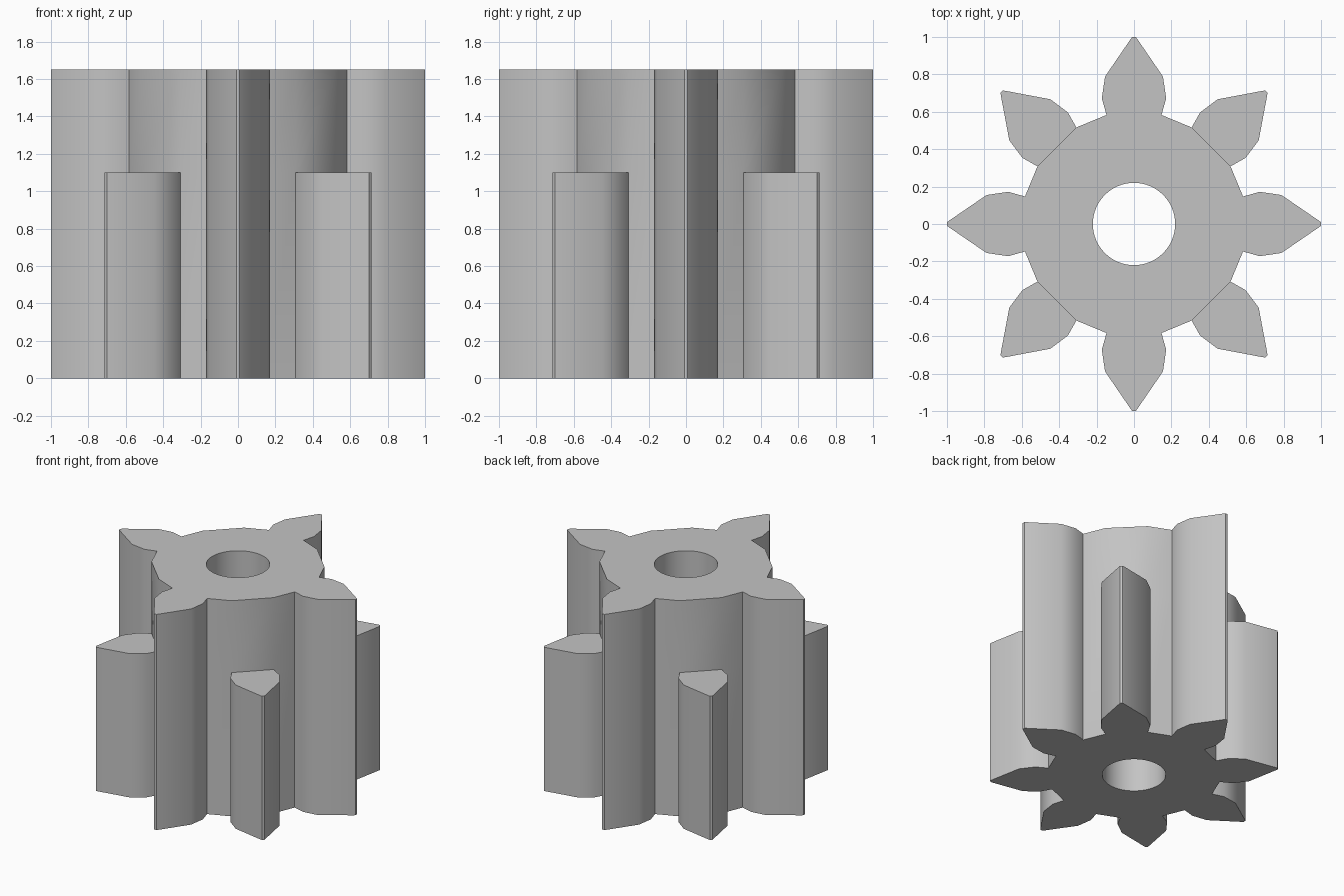
import bpy
import bmesh
import math

HEIGHT, SHORT_HEIGHT, BORE = 1.65, 1.10, 0.22
TEETH, BORE_SIDES = 8, 64
# Half of one tooth, root to tip: (offset from tooth axis, radius along axis)
HALF = [(0.147, 0.583), (0.172, 0.672), (0.155, 0.788), (0.017, 0.990), (0.009, 1.0)]
TOOTH = HALF + [(-s, r) for s, r in reversed(HALF)]

cube = bpy.data.objects.get("Cube")
if cube:
    bpy.data.objects.remove(cube, do_unlink=True)

grey = bpy.data.materials.new("plain_grey")
grey.use_nodes = True
colour = (0.55, 0.55, 0.55, 1.0)
grey.diffuse_color = colour
grey.node_tree.nodes["Principled BSDF"].inputs["Base Color"].default_value = colour

bm = bmesh.new()


def tooth_verts(index, z):
    """Ring of vertices for one tooth, counter-clockwise from root to root."""
    a = index * math.tau / TEETH
    c, s = math.cos(a), math.sin(a)
    return [bm.verts.new((r * c + o * s, r * s - o * c, z)) for o, r in TOOTH]


def wall(low, high):
    """Closed band of side faces between two matching rings."""
    for i in range(len(low)):
        j = (i + 1) % len(low)
        bm.faces.new((low[i], low[j], high[j], high[i]))


def ring_edges(ring):
    edges = []
    for a, b in zip(ring, ring[1:] + ring[:1]):
        edges.append(bm.edges.get((a, b)) or bm.edges.new((a, b)))
    return edges


def bore_ring(z):
    angles = [i * math.tau / BORE_SIDES for i in range(BORE_SIDES)]
    return [bm.verts.new((BORE * math.cos(a), BORE * math.sin(a), z)) for a in angles]


# Outline: eight teeth below, every second tooth continuing to the top
base, middle, step, top = [], [], [], []
for i in range(TEETH):
    base += tooth_verts(i, 0)
    ring = tooth_verts(i, SHORT_HEIGHT)
    middle += ring
    upper = tooth_verts(i, HEIGHT)
    if i % 2:
        # Short tooth: cap it, then carry only its root chord upwards
        bm.faces.new(ring)
        step += [ring[0], ring[-1]]
        top += [upper[0], upper[-1]]
        for v in upper[1:-1]:
            bm.verts.remove(v)
    else:
        step += ring
        top += upper

wall(base, middle)
wall(step, top)

# Central bore and the two flat end faces
bore_low, bore_high = bore_ring(0), bore_ring(HEIGHT)
wall(bore_low, bore_high)
for outer, inner, z in ((base, bore_low, -1), (top, bore_high, 1)):
    bmesh.ops.triangle_fill(bm, edges=ring_edges(outer) + ring_edges(inner),
                            use_beauty=True, normal=(0, 0, z))
bmesh.ops.recalc_face_normals(bm, faces=bm.faces[:])

mesh = bpy.data.meshes.new("pinion_gear")
bm.to_mesh(mesh)
bm.free()
mesh.materials.append(grey)
gear = bpy.data.objects.new("pinion_gear", mesh)
bpy.context.collection.objects.link(gear)

# Smooth flanks with sharp roots, tips and rims
bpy.ops.object.select_all(action="DESELECT")
gear.select_set(True)
bpy.context.view_layer.objects.active = gear
bpy.ops.object.shade_smooth_by_angle(angle=math.radians(32))
